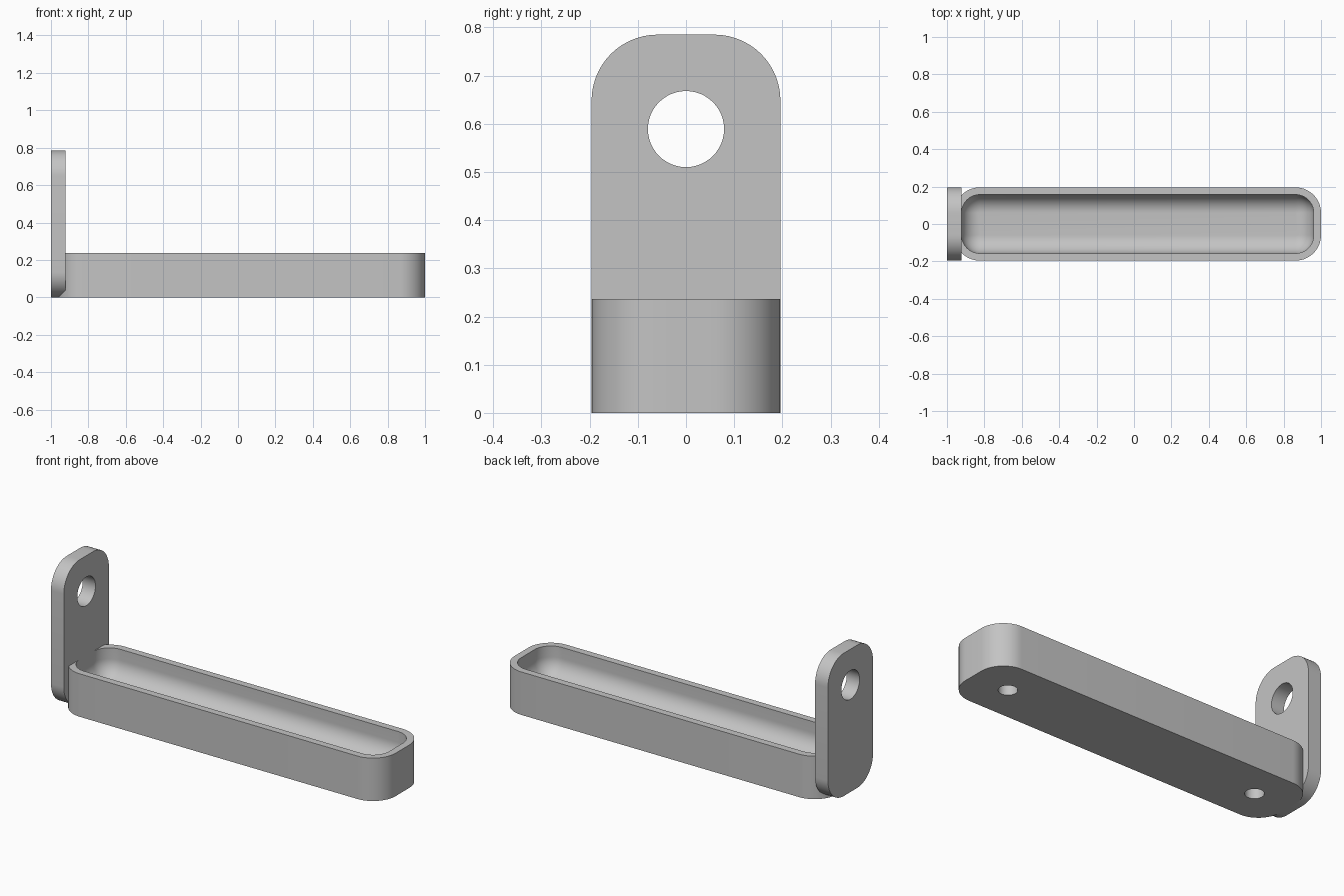
import bpy, bmesh
from math import sin, cos, pi, radians
from mathutils import Vector

if "Cube" in bpy.data.objects:
    bpy.data.objects.remove(bpy.data.objects["Cube"], do_unlink=True)

GREY = (0.55, 0.55, 0.55, 1)
grey = bpy.data.materials.new("light grey")
grey.use_nodes = True
grey.diffuse_color = GREY
grey.node_tree.nodes["Principled BSDF"].inputs["Base Color"].default_value = GREY

SEG = 14            # segments per rounded corner
WALL = 0.039
WIDTH = 0.196       # half width of tray and plate
CORNER = 0.137
TRAY_L, TRAY_R, TRAY_H = -0.961, 1.0, 0.236
FLOOR = 0.078
PLATE_L, PLATE_R, PLATE_H = -1.0, -0.922, 0.785


def rounded_rect(lo, hi, radius):
    """Rounded outline around the core rectangle lo..hi."""
    centres = [(hi[0], hi[1]), (lo[0], hi[1]), (lo[0], lo[1]), (hi[0], lo[1])]
    return [(cx + radius * cos((q + i / SEG) * pi / 2),
             cy + radius * sin((q + i / SEG) * pi / 2))
            for q, (cx, cy) in enumerate(centres) for i in range(SEG + 1)]


def loft(name, loops):
    """Skin a closed solid through equal-length loops of 3D points."""
    bm = bmesh.new()
    rings = [[bm.verts.new(p) for p in loop] for loop in loops]
    for a, b in zip(rings, rings[1:]):
        for i in range(len(a)):
            j = (i + 1) % len(a)
            bm.faces.new((a[i], a[j], b[j], b[i]))
    bm.faces.new(rings[0])
    bm.faces.new(rings[-1])
    bmesh.ops.remove_doubles(bm, verts=bm.verts, dist=1e-5)
    bmesh.ops.recalc_face_normals(bm, faces=bm.faces)
    mesh = bpy.data.meshes.new(name)
    bm.to_mesh(mesh)
    bm.free()
    mesh.materials.append(grey)
    obj = bpy.data.objects.new(name, mesh)
    bpy.context.collection.objects.link(obj)
    return obj


def drill(target, centre, radius, depth, axis):
    """Cut a round hole centred at a point along an axis, then drop the cutter."""
    bpy.ops.mesh.primitive_cylinder_add(vertices=48, radius=radius, depth=depth, location=centre)
    cutter = bpy.context.object
    cutter.rotation_euler = Vector((0, 0, 1)).rotation_difference(Vector(axis)).to_euler()
    cutter.hide_render = True
    cutter.data.materials.append(grey)
    mod = target.modifiers.new("hole", "BOOLEAN")
    mod.operation, mod.solver, mod.object = "DIFFERENCE", "EXACT", cutter
    bpy.ops.object.select_all(action="DESELECT")
    bpy.context.view_layer.objects.active = target
    target.select_set(True)
    bpy.ops.object.modifier_apply(modifier=mod.name)
    bpy.data.objects.remove(cutter, do_unlink=True)


# Tray: outer wall, flat rim, then a cavity with a filleted floor
core_lo = (TRAY_L + CORNER, -WIDTH + CORNER)
core_hi = (TRAY_R - CORNER, WIDTH - CORNER)
fillet = CORNER - WALL
sections = [(CORNER, 0), (CORNER, TRAY_H), (fillet, TRAY_H)]
for i in range(SEG + 1):
    a = i / SEG * pi / 2
    sections.append((fillet * cos(a), FLOOR + fillet * (1 - sin(a))))
tray = loft("tray", [[(x, y, z) for x, y in rounded_rect(core_lo, core_hi, r)]
                     for r, z in sections])

# Blind round sockets under the tray
for x in (-0.75, 0.785):
    drill(tray, (x, 0, 0), 0.047, 0.11, (0, 0, 1))

# Upright hanging plate with a round hole
outline = rounded_rect((-WIDTH + CORNER, CORNER), (WIDTH - CORNER, PLATE_H - CORNER), CORNER)
plate = loft("hanging_plate", [[(x, y, z) for y, z in outline] for x in (PLATE_L, PLATE_R)])
drill(plate, (-0.96, 0, 0.589), 0.079, 0.3, (1, 0, 0))

# Smooth curves, crisp edges
bpy.ops.object.select_all(action="DESELECT")
for obj in (tray, plate):
    obj.select_set(True)
bpy.context.view_layer.objects.active = tray
bpy.ops.object.shade_smooth_by_angle(angle=radians(30))
